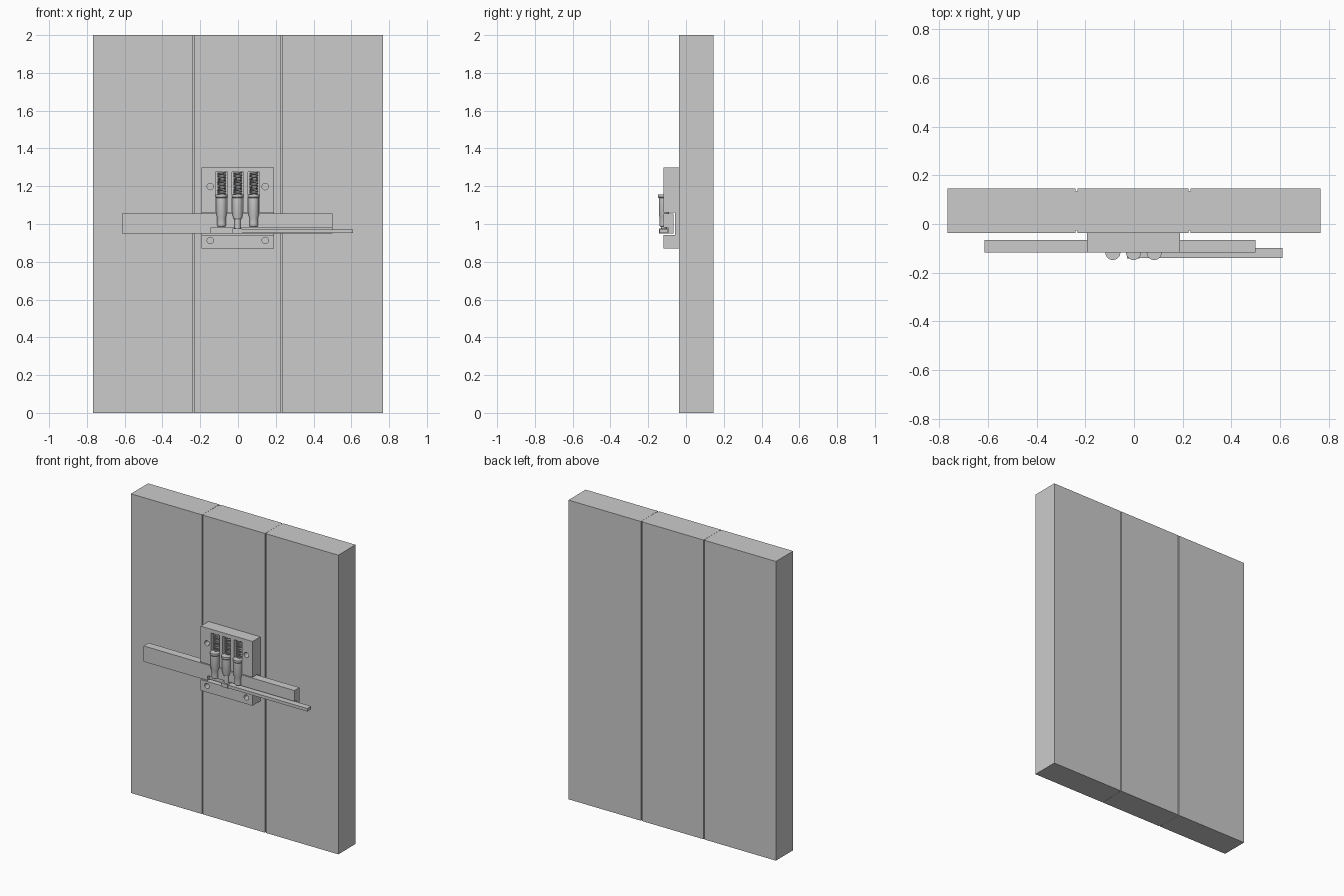
import bpy, math

if "Cube" in bpy.data.objects:
    bpy.data.objects.remove(bpy.data.objects["Cube"], do_unlink=True)

grey = bpy.data.materials.new("plain grey")
grey.use_nodes = True
grey.diffuse_color = (0.6, 0.6, 0.6, 1)
grey.node_tree.nodes["Principled BSDF"].inputs["Base Color"].default_value = (0.6, 0.6, 0.6, 1)


def finish(name):
    ob = bpy.context.object
    ob.name = name
    ob.data.materials.append(grey)
    return ob


def box(name, x, y, z):
    """Box from (low, high) ranges on each axis."""
    bpy.ops.mesh.primitive_cube_add(size=1, location=[sum(r) / 2 for r in (x, y, z)])
    ob = finish(name)
    ob.scale = [r[1] - r[0] for r in (x, y, z)]
    bpy.ops.object.transform_apply(location=False, rotation=False, scale=True)
    return ob


def rod(name, r, x, y, z, along_y=False):
    """Round rod, upright over range z, or lying over range y."""
    span = y if along_y else z
    loc = (x, sum(y) / 2, z) if along_y else (x, y, sum(z) / 2)
    bpy.ops.mesh.primitive_cylinder_add(
        vertices=24, radius=r, depth=span[1] - span[0], location=loc,
        rotation=(math.pi / 2 if along_y else 0, 0, 0))
    ob = finish(name)
    bpy.ops.object.shade_smooth_by_angle()
    return ob


def cut(target, cutter):
    mod = target.modifiers.new("cut", "BOOLEAN")
    mod.object = cutter
    mod.solver = "EXACT"
    cutter.hide_render = True
    cutter.hide_viewport = True
    cutter.display_type = "WIRE"


def lathe(name, profile, x, y):
    """Turned part from (radius, height) points, bottom to top."""
    n = 24
    verts = [(x + r * math.cos(i * math.tau / n), y + r * math.sin(i * math.tau / n), z)
             for r, z in profile for i in range(n)]
    faces = [(k * n + i, k * n + (i + 1) % n, (k + 1) * n + (i + 1) % n, (k + 1) * n + i)
             for k in range(len(profile) - 1) for i in range(n)]
    faces += [tuple(reversed(range(n))), tuple(range(len(verts) - n, len(verts)))]
    me = bpy.data.meshes.new(name)
    me.from_pydata(verts, [], faces)
    ob = bpy.data.objects.new(name, me)
    bpy.context.collection.objects.link(ob)
    bpy.ops.object.select_all(action="DESELECT")
    ob.select_set(True)
    bpy.context.view_layer.objects.active = ob
    finish(name)
    bpy.ops.object.shade_smooth_by_angle()


# Door planks with narrow joints
DOOR = (-0.036, 0.146)
planks = {"right_plank": (-0.767, -0.24), "middle_plank": (-0.233, 0.225),
          "left_plank": (0.232, 0.767)}
for name, x in planks.items():
    box(name, x, DOOR, (0, 2))
for name, x in (("right_joint", (-0.242, -0.231)), ("left_joint", (0.223, 0.234))):
    box(name, x, (-0.026, 0.136), (0.001, 1.999))

# Lock block with a channel for the bolt
FRONT = -0.118
block = box("lock_block", (-0.193, 0.19), (FRONT, -0.036), (0.87, 1.30))
cut(block, box("channel_cutter", (-0.3, 0.3), (-0.2, -0.059), (0.943, 1.06)))

# Nail holes
for x in (-0.147, 0.144):
    for z in (0.913, 1.198):
        cut(block, rod("hole_cutter", 0.017, x, (-0.2, -0.046), z, along_y=True))

# Sliding bolt with a key slot along its lower front edge
bolt = box("sliding_bolt", (-0.615, 0.50), (FRONT, -0.065), (0.95, 1.055))
cut(bolt, box("key_slot_cutter", (-0.143, 0.6), (-0.2, -0.096), (0.9, 0.982)))

# Pins, their grooves and springs
AXIS = -0.117
for side, x in (("right", -0.087), ("middle", -0.002), ("left", 0.083)):
    cut(block, box("groove_cutter", (x - 0.031, x + 0.031), (-0.2, -0.07), (1.0, 1.275)))
    foot = 1.025 if side == "middle" else 0.985
    lathe(side + "_pin", [(0.019, foot), (0.023, foot + 0.006), (0.023, 1.035),
                          (0.027, 1.045), (0.027, 1.137), (0.031, 1.142),
                          (0.031, 1.155)], x, AXIS)

    curve = bpy.data.curves.new(side + "_spring", "CURVE")
    curve.dimensions = "3D"
    curve.bevel_depth = 0.003
    curve.bevel_resolution = 1
    turns, steps = 14, 16
    line = curve.splines.new("POLY")
    line.points.add(turns * steps)
    for i, p in enumerate(line.points):
        a = i * math.tau / steps
        p.co = (x + 0.02 * math.cos(a), -0.094 + 0.02 * math.sin(a),
                1.155 + 0.118 * i / (turns * steps), 1)
    curve.materials.append(grey)
    spring = bpy.data.objects.new(side + "_spring", curve)
    bpy.context.collection.objects.link(spring)

# Key with one upright tooth
box("key_bar", (-0.028, 0.61), (-0.139, -0.098), (0.952, 0.972))
box("key_head", (-0.028, 0.022), (-0.142, -0.098), (0.95, 0.975))
rod("key_tooth", 0.016, -0.002, -0.117, (0.97, 1.027))
